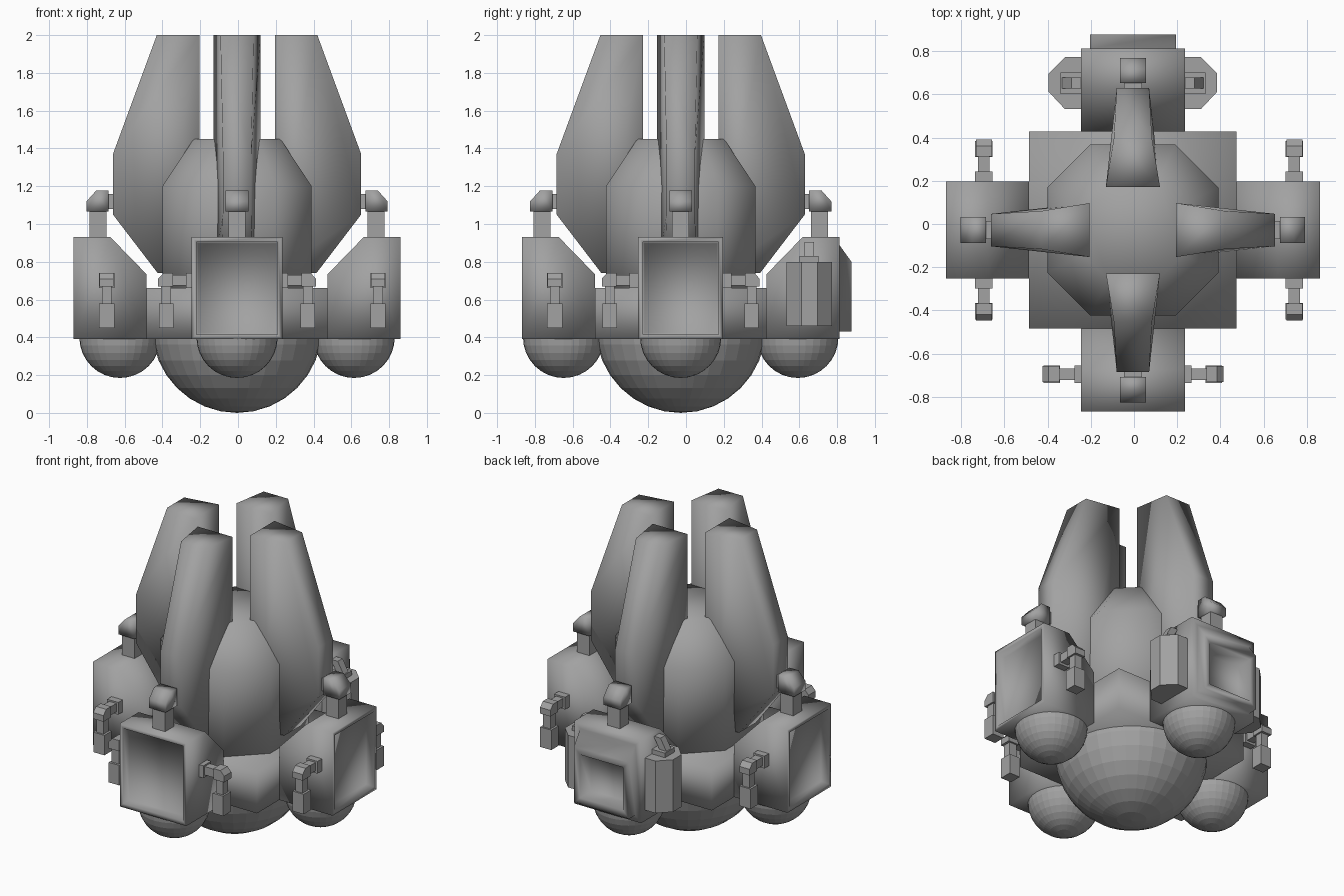
import bpy, bmesh
from math import pi
from mathutils import Matrix, Vector

if "Cube" in bpy.data.objects:
    bpy.data.objects.remove(bpy.data.objects["Cube"], do_unlink=True)

grey = bpy.data.materials.new("hull_grey")
grey.use_nodes = True
grey.diffuse_color = (0.36, 0.36, 0.36, 1)
grey.node_tree.nodes["Principled BSDF"].inputs["Base Color"].default_value = (0.36, 0.36, 0.36, 1)

CENTRE = Vector((-0.005, -0.028, 0))
SIDES = {"front": 0, "left": 1, "back": 2, "right": 3}


def finish(name, bm, turn=0, smooth=False):
    """Turn the mesh in quarter turns about the centre and make an object."""
    bmesh.ops.recalc_face_normals(bm, faces=bm.faces)
    bm.transform(Matrix.Rotation(turn * pi / 2, 4, "Z"))
    for f in bm.faces:
        f.smooth = smooth
    me = bpy.data.meshes.new(name)
    bm.to_mesh(me)
    bm.free()
    me.materials.append(grey)
    ob = bpy.data.objects.new(name, me)
    ob.location = CENTRE
    bpy.context.collection.objects.link(ob)
    return ob


def bridge(bm, ring_a, ring_b):
    """Closed solid between two matching rings of points."""
    a = [bm.verts.new(p) for p in ring_a]
    b = [bm.verts.new(p) for p in ring_b]
    bm.faces.new(a)
    bm.faces.new(b[::-1])
    for i in range(len(a)):
        j = (i + 1) % len(a)
        bm.faces.new((a[i], b[i], b[j], a[j]))
    bmesh.ops.recalc_face_normals(bm, faces=bm.faces)


def slab(bm, profile):
    """Profile of (reach, height, half width), facing -y."""
    bridge(bm, [(-w, -r, z) for r, z, w in profile], [(w, -r, z) for r, z, w in profile])


def box(bm, x, y, z):
    bridge(bm, [(x[0], y[0], h) for h in z] + [(x[0], y[1], h) for h in z[::-1]],
           [(x[1], y[0], h) for h in z] + [(x[1], y[1], h) for h in z[::-1]])


def inset(bm, face, thickness, push=0.0):
    bmesh.ops.inset_region(bm, faces=[face], thickness=thickness, depth=0)
    bmesh.ops.translate(bm, verts=face.verts[:], vec=(0, push, 0))


def dome(name, radius, reach, height, turn=0):
    bm = bmesh.new()
    bmesh.ops.create_uvsphere(bm, u_segments=32, v_segments=16, radius=radius)
    bmesh.ops.delete(bm, geom=[v for v in bm.verts if v.co.z > 0.001], context="VERTS")
    bmesh.ops.holes_fill(bm, edges=[e for e in bm.edges if e.is_boundary])
    bmesh.ops.translate(bm, verts=bm.verts, vec=(0, -reach, height))
    finish(name, bm, turn)


def pod(side, turn):
    across = turn % 2
    w = 0.225 if across else 0.24
    d = 0.025 if across else 0
    bm = bmesh.new()
    slab(bm, [(r + d, z, w) for r, z in
              ((0.455, 0.39), (0.84, 0.39), (0.84, 0.93), (0.645, 0.93), (0.455, 0.735))])
    outer = min(bm.faces, key=lambda f: f.calc_center_median().y)
    if side == "back":
        # raised wedge with a deep square vent
        inset(bm, outer, 0.058)
        inset(bm, outer, 0.001, -0.065)
        for v in outer.verts:
            if v.co.z > 0.7:
                v.co.z -= 0.09
        inset(bm, outer, 0.06)
        inset(bm, outer, 0.025, 0.09)
    else:
        # shallow recessed panel
        inset(bm, outer, 0.035)
        inset(bm, outer, 0.012, 0.05)
    finish(side + "_pod", bm, turn, True)


def fin(side, turn):
    bm = bmesh.new()
    slab(bm, ((0.2, 2, 0.125), (0.425, 2, 0.088), (0.657, 1.37, 0.075),
              (0.657, 1.05, 0.075), (0.42, 0.74, 0.085), (0.2, 0.74, 0.125)))
    finish(side + "_fin", bm, turn, True)


def mast(side, turn):
    bm = bmesh.new()
    box(bm, (-0.045, 0.045), (-0.78, -0.69), (0.92, 1.075))
    box(bm, (-0.042, 0.042), (-0.69, -0.63), (1.08, 1.16))
    finish(side + "_mast", bm, turn)
    bm = bmesh.new()
    slab(bm, [(r, z, 0.06) for r, z in
              ((0.68, 1.065), (0.797, 1.065), (0.797, 1.12), (0.745, 1.178), (0.68, 1.178))])
    finish(side + "_mast_head", bm, turn, True)


def blaster(side, turn, s, reach):
    bm = bmesh.new()

    def part(t, half, z):
        box(bm, sorted((s * t[0], s * t[1])), (-reach - half, -reach + half), z)

    part((0.21, 0.27), 0.04, (0.66, 0.74))
    part((0.27, 0.345), 0.026, (0.675, 0.73))
    part((0.35, 0.402), 0.026, (0.57, 0.68))
    part((0.337, 0.413), 0.04, (0.45, 0.58))
    # chamfered elbow
    elbow = ((0.34, 0.67), (0.418, 0.67), (0.418, 0.71), (0.39, 0.74), (0.34, 0.74))
    bridge(bm, [(s * t, -reach - 0.037, z) for t, z in elbow],
           [(s * t, -reach + 0.037, z) for t, z in elbow])
    finish(side + "_blaster", bm, turn)


def canister(s):
    bm = bmesh.new()
    plan = ((0.2, 0.56), (0.315, 0.56), (0.39, 0.64), (0.39, 0.725), (0.315, 0.8), (0.2, 0.8))
    bridge(bm, [(s * t, -r, 0.46) for t, r in plan], [(s * t, -r, 0.8) for t, r in plan])
    box(bm, sorted((s * 0.23, s * 0.335)), (-0.73, -0.63), (0.795, 0.83))
    # strut leaning towards the pod
    foot = [(s * t, -r, 0.825) for t, r in ((0.28, 0.655), (0.33, 0.655), (0.33, 0.705), (0.28, 0.705))]
    bridge(bm, foot, [(x - s * 0.045, y, 0.905) for x, y, z in foot])
    finish("back_canister", bm, SIDES["back"])


# Core tower
bm = bmesh.new()
rings = []
for z, r in ((0.6, 0.395), (1.2, 0.395), (1.45, 0.23)):
    h = r / 2
    rings.append([bm.verts.new((x, y, z)) for x, y in
                  ((h, -r), (r, -h), (r, h), (h, r), (-h, r), (-r, h), (-r, -h), (-h, -r))])
for a, b in zip(rings, rings[1:]):
    for i in range(8):
        j = (i + 1) % 8
        bm.faces.new((a[i], a[j], b[j], b[i]))
bm.faces.new(rings[0])
bm.faces.new(rings[-1])
finish("core_tower", bm, 0, True)

# Square base and belly dome
bm = bmesh.new()
box(bm, (-0.48, 0.48), (-0.455, 0.455), (0.39, 0.66))
finish("base", bm, 0, True)
dome("belly_dome", 0.45, 0, 0.45)

# Four arms of the cross
REACH = {"front": 0.667, "left": 0.747, "right": 0.69}
for side, turn in SIDES.items():
    pod(side, turn)
    fin(side, turn)
    mast(side, turn)
    dome(side + "_dome", 0.215, 0.62, 0.4, turn)
    for s in (-1, 1):
        if side == "back":
            canister(s)
        else:
            blaster(side, turn, s, REACH[side])
